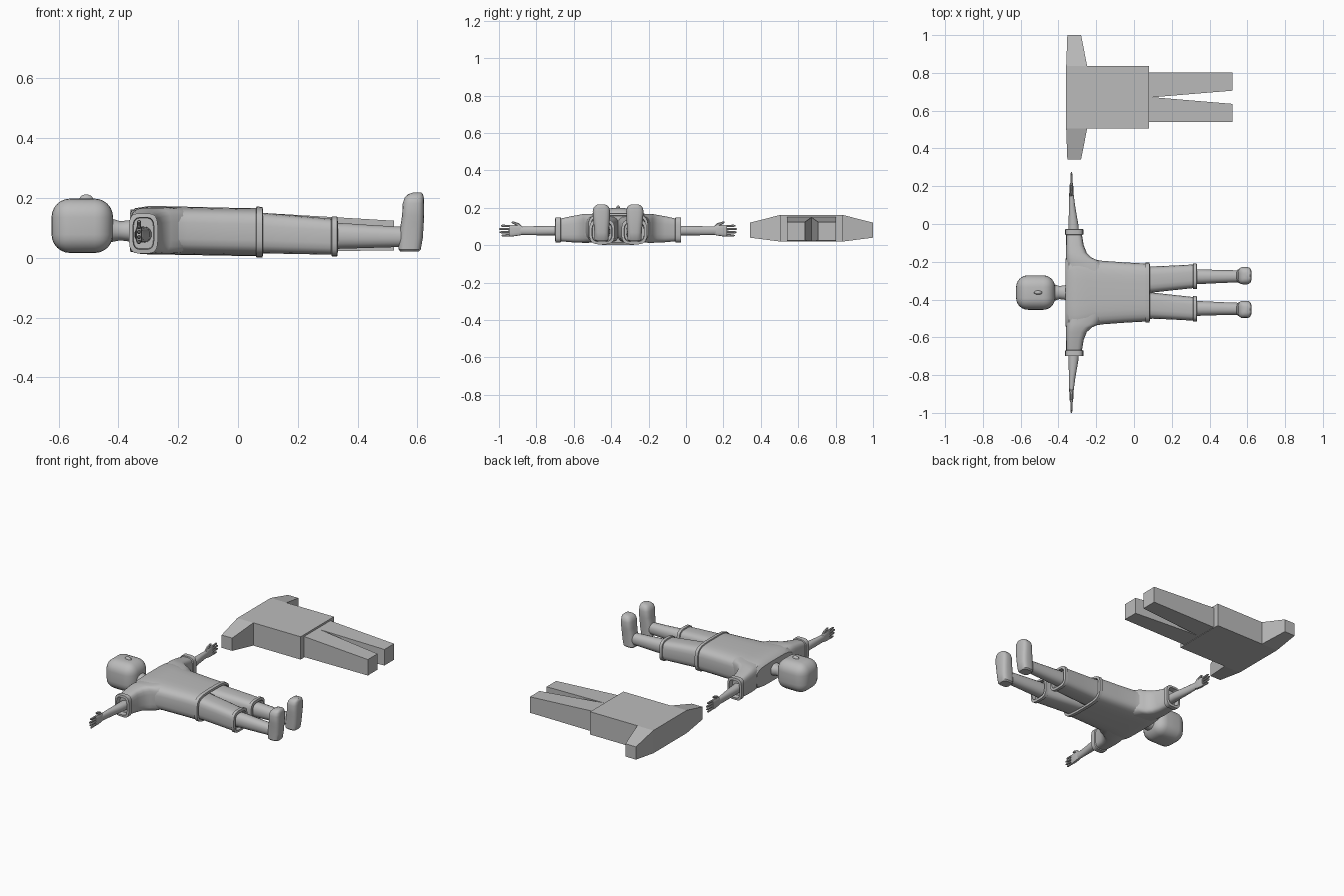
import bpy, bmesh, math
from mathutils import Vector

FIGURE_Y, CLOTHES_Y = -0.363, 0.671

grey = bpy.data.materials.new("plain grey")
grey.diffuse_color = (0.5, 0.5, 0.5, 1)

AXES = {
    'x': lambda t, a, b: (t, a, b),
    'y': lambda t, a, b: (a, t, b),
    'z': lambda t, a, b: (a, b, t),
}


def finish(name, bm, y, mirror=False, smooth=True):
    """Turn a bmesh into an object, optionally mirrored over the body's midline."""
    bmesh.ops.recalc_face_normals(bm, faces=bm.faces)
    me = bpy.data.meshes.new(name)
    bm.to_mesh(me)
    bm.free()
    me.materials.append(grey)
    ob = bpy.data.objects.new(name, me)
    bpy.context.collection.objects.link(ob)
    ob.location.y = y
    if smooth:
        bpy.ops.object.select_all(action='DESELECT')
        ob.select_set(True)
        bpy.context.view_layer.objects.active = ob
        bpy.ops.object.shade_smooth_by_angle(angle=math.radians(35))
    if mirror:
        mod = ob.modifiers.new("mirror", 'MIRROR')
        mod.use_axis = (False, True, False)
        mod.use_mirror_merge = False
    return ob


def outline(sides, power):
    """Unit superellipse, or a square for four sides."""
    if sides == 4:
        return [(1, 1), (-1, 1), (-1, -1), (1, -1)]
    pts = []
    for i in range(sides):
        ang = 2 * math.pi * (i + 0.5) / sides
        c, s = math.cos(ang), math.sin(ang)
        pts.append((math.copysign(abs(c) ** (2 / power), c),
                    math.copysign(abs(s) ** (2 / power), s)))
    return pts


def loft(name, axis, sections, y=FIGURE_Y, sides=20, power=3, mirror=False):
    """Skin sections (t, a0, a1, b0, b1) placed along an axis."""
    bm = bmesh.new()
    prof = outline(sides, power)
    rings = []
    for t, a0, a1, b0, b1 in sections:
        rings.append([bm.verts.new(AXES[axis](t, (a0 + a1) / 2 + u * (a1 - a0) / 2,
                                              (b0 + b1) / 2 + v * (b1 - b0) / 2))
                      for u, v in prof])
    for r, q in zip(rings, rings[1:]):
        for i in range(sides):
            j = (i + 1) % sides
            bm.faces.new((r[i], r[j], q[j], q[i]))
    bm.faces.new(rings[0])
    bm.faces.new(rings[-1])
    return finish(name, bm, y, mirror, sides > 4)


# --- Figure lying on its back ---
# Head: rounded block
bm = bmesh.new()
bmesh.ops.create_cube(bm, size=1)
for v in bm.verts:
    v.co = Vector((-0.521 + v.co.x * 0.206, v.co.y * 0.182, 0.115 + v.co.z * 0.182))
bmesh.ops.bevel(bm, geom=bm.edges[:], offset=0.062, segments=6, profile=0.5, affect='EDGES')
finish("head", bm, FIGURE_Y)

# Nose
bm = bmesh.new()
bmesh.ops.create_uvsphere(bm, u_segments=12, v_segments=8, radius=1)
for v in bm.verts:
    v.co = Vector((-0.508 + v.co.x * 0.023, v.co.y * 0.011, 0.203 + v.co.z * 0.017))
finish("nose", bm, FIGURE_Y)

# Neck
loft("neck", 'x', [
    (-0.45, -0.05, 0.05, 0.055, 0.145),
    (-0.415, -0.042, 0.042, 0.062, 0.137),
    (-0.395, -0.035, 0.035, 0.066, 0.131),
    (-0.37, -0.038, 0.038, 0.063, 0.133),
    (-0.33, -0.05, 0.05, 0.055, 0.14)], power=2.2)

# Shirt body with a rolled hem
loft("shirt_body", 'x', [
    (-0.362, -0.18, 0.18, 0.032, 0.158),
    (-0.345, -0.2, 0.2, 0.024, 0.174),
    (-0.30, -0.205, 0.205, 0.019, 0.181),
    (-0.25, -0.192, 0.192, 0.018, 0.181),
    (-0.22, -0.178, 0.178, 0.018, 0.180),
    (-0.17, -0.169, 0.169, 0.017, 0.179),
    (-0.05, -0.16, 0.16, 0.015, 0.176),
    (0.06, -0.154, 0.154, 0.013, 0.174),
    (0.062, -0.16, 0.16, 0.008, 0.180),
    (0.082, -0.16, 0.16, 0.008, 0.178),
    (0.084, -0.147, 0.147, 0.02, 0.166),
    (0.06, -0.145, 0.145, 0.022, 0.164)], sides=28, power=4)

# Sleeves with rolled cuffs
loft("sleeve", 'y', [
    (0.10, -0.361, -0.13, 0.022, 0.176),
    (0.165, -0.361, -0.18, 0.02, 0.176),
    (0.185, -0.361, -0.224, 0.02, 0.175),
    (0.21, -0.361, -0.250, 0.021, 0.170),
    (0.25, -0.360, -0.266, 0.023, 0.163),
    (0.305, -0.359, -0.275, 0.028, 0.151),
    (0.307, -0.365, -0.268, 0.022, 0.157),
    (0.335, -0.365, -0.268, 0.022, 0.157),
    (0.337, -0.352, -0.281, 0.036, 0.143),
    (0.305, -0.350, -0.283, 0.038, 0.141)], power=4, mirror=True)

# Arms
loft("arm", 'y', [
    (0.28, -0.347, -0.287, 0.058, 0.113),
    (0.36, -0.347, -0.294, 0.060, 0.111),
    (0.45, -0.345, -0.310, 0.061, 0.109),
    (0.525, -0.343, -0.320, 0.063, 0.107)], sides=14, power=2.3, mirror=True)

# Hands: palm, four fingers, thumb
loft("palm", 'y', [
    (0.505, -0.341, -0.322, 0.066, 0.104),
    (0.525, -0.343, -0.320, 0.060, 0.113),
    (0.560, -0.342, -0.321, 0.055, 0.117),
    (0.580, -0.339, -0.324, 0.056, 0.116)], sides=14, power=3.5, mirror=True)
for k, tip in enumerate((0.624, 0.634, 0.637, 0.627)):
    zc = 0.062 + 0.0158 * k
    sp = zc + (zc - 0.086) * 0.1
    loft("finger", 'y', [
        (0.57, -0.338, -0.325, zc - 0.007, zc + 0.007),
        (tip - 0.008, -0.337, -0.326, sp - 0.006, sp + 0.006),
        (tip, -0.334, -0.329, sp - 0.003, sp + 0.003)], sides=8, power=2.5, mirror=True)
loft("thumb", 'y', [
    (0.512, -0.338, -0.325, 0.088, 0.108),
    (0.530, -0.339, -0.324, 0.104, 0.126),
    (0.560, -0.338, -0.325, 0.121, 0.135),
    (0.570, -0.335, -0.328, 0.126, 0.133)], sides=8, power=2.5, mirror=True)

# Short trousers: one leg each side with rolled cuffs
loft("trouser_leg", 'x', [
    (0.05, -0.005, 0.140, 0.022, 0.163),
    (0.10, 0.000, 0.139, 0.022, 0.157),
    (0.20, 0.011, 0.143, 0.020, 0.149),
    (0.312, 0.023, 0.149, 0.018, 0.139),
    (0.314, 0.018, 0.154, 0.012, 0.146),
    (0.332, 0.018, 0.154, 0.012, 0.146),
    (0.334, 0.032, 0.140, 0.026, 0.130),
    (0.312, 0.034, 0.138, 0.028, 0.128)], power=3.5, mirror=True)

# Lower legs
loft("lower_leg", 'x', [
    (0.29, 0.042, 0.126, 0.036, 0.126),
    (0.36, 0.045, 0.123, 0.038, 0.124),
    (0.46, 0.050, 0.120, 0.041, 0.117),
    (0.56, 0.054, 0.118, 0.044, 0.112)], sides=16, power=2.3, mirror=True)

# Shoes, toes pointing up
loft("shoe", 'z', [
    (0.029, 0.543, 0.606, 0.058, 0.118),
    (0.036, 0.537, 0.612, 0.051, 0.125),
    (0.075, 0.538, 0.619, 0.049, 0.127),
    (0.125, 0.545, 0.622, 0.046, 0.131),
    (0.150, 0.549, 0.623, 0.044, 0.134),
    (0.190, 0.551, 0.623, 0.043, 0.136),
    (0.210, 0.558, 0.622, 0.048, 0.131),
    (0.221, 0.570, 0.619, 0.059, 0.120),
    (0.226, 0.585, 0.613, 0.072, 0.107)], power=3.2, mirror=True)

# --- Simple flat-faced clothes laid out beside the figure ---
loft("loose_shirt_body", 'x', [
    (-0.359, -0.165, 0.165, 0.027, 0.17),
    (0.08, -0.165, 0.165, 0.027, 0.17)], y=CLOTHES_Y, sides=4)
loft("loose_sleeve", 'y', [
    (0.165, -0.359, -0.248, 0.027, 0.17),
    (0.329, -0.353, -0.28, 0.048, 0.128)], y=CLOTHES_Y, sides=4, mirror=True)
loft("loose_trouser_leg", 'x', [
    (0.07, 0, 0.13, 0.03, 0.159),
    (0.10, 0, 0.13, 0.03, 0.157),
    (0.522, 0.035, 0.13, 0.032, 0.132)], y=CLOTHES_Y, sides=4, mirror=True)

# Rest everything on the ground
for ob in bpy.context.collection.objects:
    ob.location.z -= 0.008
